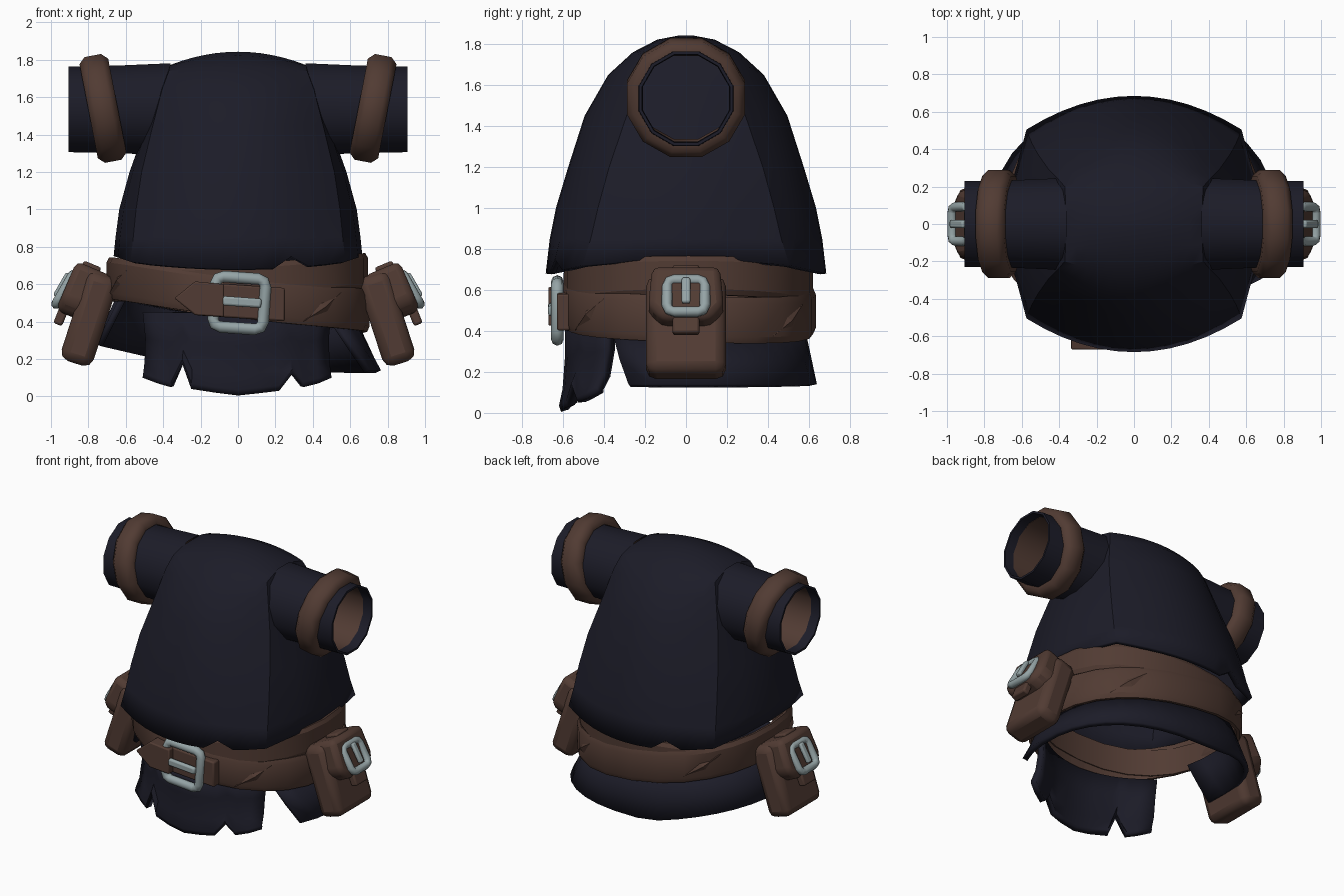
import bpy, bmesh, math
from mathutils import Matrix, Vector

if "Cube" in bpy.data.objects:
    bpy.data.objects.remove(bpy.data.objects["Cube"])

def material(name, rgb):
    m = bpy.data.materials.new(name)
    m.diffuse_color = (*rgb, 1)
    m.use_nodes = True
    m.node_tree.nodes["Principled BSDF"].inputs["Base Color"].default_value = m.diffuse_color
    return m

CLOTH = material("navy cloth", (0.0115, 0.0115, 0.021))
LEATHER = material("brown leather", (0.083, 0.044, 0.033))
METAL = material("pale metal", (0.30, 0.37, 0.38))

def build(name, verts, faces, mats, M=Matrix(), angle=32, bevel=0, solid=0, rule=None):
    bm = bmesh.new()
    vs = [bm.verts.new(M @ Vector(v)) for v in verts]
    for f in faces:
        bm.faces.new([vs[i] for i in f])
    bmesh.ops.recalc_face_normals(bm, faces=bm.faces)
    me = bpy.data.meshes.new(name)
    bm.to_mesh(me)
    bm.free()
    for m in mats:
        me.materials.append(m)
    if rule:
        for p in me.polygons:
            p.material_index = rule(p)
    me.shade_smooth()
    me.set_sharp_from_angle(angle=math.radians(angle))
    ob = bpy.data.objects.new(name, me)
    bpy.context.collection.objects.link(ob)
    if solid:
        s = ob.modifiers.new("thickness", 'SOLIDIFY')
        s.thickness, s.offset = solid, -1
    if bevel:
        b = ob.modifiers.new("soft edges", 'BEVEL')
        b.width, b.segments = bevel, 2
    return ob

def grid_faces(rows, cols, wrap_r=False, wrap_c=False):
    return [(r * cols + c, r * cols + (c + 1) % cols,
             (r + 1) % rows * cols + (c + 1) % cols, (r + 1) % rows * cols + c)
            for r in range(rows if wrap_r else rows - 1)
            for c in range(cols if wrap_c else cols - 1)]

def loft(name, rings, mats, wrap_r=False, wrap_c=True, **kw):
    return build(name, [v for r in rings for v in r],
                 grid_faces(len(rings), len(rings[0]), wrap_r, wrap_c), mats, **kw)

def plate(name, outline, x0, x1, mat, M, bevel=0.0):
    """Outline in local y, z pushed out along local x."""
    n = len(outline)
    verts = [(x, y, z) for x in (x0, x1) for y, z in outline]
    faces = [tuple(range(n)), tuple(range(n, 2 * n))]
    faces += [(i, (i + 1) % n, n + (i + 1) % n, n + i) for i in range(n)]
    return build(name, verts, faces, [mat], M, bevel=bevel)

def box(name, w, h, x0, x1, mat, M, bevel):
    w, h = w / 2, h / 2
    return plate(name, [(-w, -h), (w, -h), (w, h), (-w, h)], x0, x1, mat, M, bevel)

def frame(name, w, h, r, M):
    """Rounded rectangular buckle loop in the local yz plane."""
    c, rings = r * 1.3, []
    for k in range(12):
        q, a = k // 3, math.radians(90 * (k // 3) + 45 * (k % 3))
        sy, sz = ((1, 1), (-1, 1), (-1, -1), (1, -1))[q]
        d = (math.cos(a), math.sin(a))
        p = (sy * (w / 2 - c) + c * d[0], sz * (h / 2 - c) + c * d[1])
        rings.append([(r * math.sin(b), p[0] + d[0] * r * math.cos(b), p[1] + d[1] * r * math.cos(b))
                      for b in (math.tau * i / 8 for i in range(8))])
    return loft(name, rings, [METAL], wrap_r=True, M=M, angle=60)

# Tunic body: front and back panels arching over the shoulders, seamed to the sides
# z, corner x, corner y, side x, front y, drop towards the shoulder
levels = [(0.72, .575, .505, .665, .685, 0), (0.85, .56, .465, .655, .665, 0), (1.0, .545, .43, .635, .635, 0),
          (1.2, .515, .375, .58, .575, 0), (1.45, .455, .29, .49, .495, 0), (1.65, .405, .24, .42, .38, .005),
          (1.76, .37, .20, .375, .26, .02), (1.822, .365, .11, .367, .14, .055),
          (1.843, .36, .025, .361, .03, .07)]
rings = []
for li, (z, cx, cy, sx, fy, drop) in enumerate(levels):
    ring = []
    for side in (-1, 1):
        for i in range(12):                     # panel
            t = -1 + i / 6
            hem = (-0.04 * (1 - t * t) + (0.06 if i == 9 else 0)) if li == 0 else 0
            ring.append((-side * cx * t, side * (fy + (cy - fy) * t * t), z + hem - drop * t * t))
        for i in range(4):                      # side
            t = 1 - i / 2
            hem = 0.03 * (1 - t * t) if li == 0 else 0
            ring.append((-side * (sx - (sx - cx) * t * t), side * cy * t, z + hem - drop))
    rings.append(ring)
n = len(rings[0])
verts = [v for r in rings for v in r]
faces = grid_faces(len(rings), n, wrap_c=True)
top = len(verts) - n                            # close the ridge strip by strip
faces += [(top + i, top + i + 1, top + 27 - i, top + 28 - i) for i in range(12)]
faces += [(top + 12, top + 13, top + 14, top + 15, top + 16),
          (top + 28, top + 29, top + 30, top + 31, top)]
build("tunic_body", verts, faces, [CLOTH], solid=0.03, angle=33)

# Sleeves with a lined opening, and slanted cuff rings
def circle(r, x, n=12):
    return [(x, r * math.cos(math.radians(15) + math.tau * i / n),
             r * math.sin(math.radians(15) + math.tau * i / n)) for i in range(n)]

for s, side in ((1, "right"), (-1, "left")):
    flip = Matrix.Diagonal((s, 1, 1, 1))
    prof = [(.36, .255), (.65, .242), (.905, .237), (.905, .222), (.84, .218), (.46, .222)]
    loft(side + "_sleeve", [circle(r, x) for x, r in prof], [CLOTH, LEATHER],
         M=flip @ Matrix.Translation((0, 0, 1.535)),
         rule=lambda p: 1 if abs(p.center.x) < .8 and
         math.hypot(p.center.y, p.center.z - 1.535) < .222 else 0)
    prof = [(-.078, .23), (-.078, .265), (-.045, .298), (.045, .298), (.078, .265), (.078, .23)]
    loft(side + "_cuff", [circle(r, x) for x, r in prof], [LEATHER], wrap_r=True, angle=50,
         M=flip @ Matrix.Translation((.722, 0, 1.54)) @ Matrix.Rotation(math.radians(11), 4, 'Y'))

# Two crossing belts
def oval(a, rx, ry):
    c, s, e = math.cos(a), math.sin(a), 2 / 2.25
    return (math.copysign(abs(c) ** e, c) * rx, math.copysign(abs(s) ** e, s) * ry)

def belt(name, rx, ry, y0, height, mid):
    rings = []
    for i in range(24):
        a = math.tau * i / 24
        ring = []
        for d, f in ((0, -.5), (.014, -.36), (.014, .36), (0, .5), (-.02, .5), (-.02, -.5)):
            x, y = oval(a, rx + d, ry + d)
            ring.append((x, y + y0, mid(x, y) + f * height))
        rings.append(ring)
    loft(name, rings, [LEATHER], wrap_r=True, angle=25)

def low_mid(x, y):
    return 0.515 - 0.125 * x - 0.03 * y + 0.06 * x * x

belt("upper_belt", .68, .595, .012, .19, lambda x, y: 0.615 + 0.05 * x + 0.05 * x * x)
belt("lower_belt", .69, .605, .015, .225, low_mid)

# Folded creases on the lower belt
for i, deg in enumerate((-52, 50, 130, -155)):
    a = math.radians(deg)
    x, y = oval(a, .69, .605)
    M = Matrix.Translation((x, y + .015, low_mid(x, y))) @ Matrix.Rotation(
        math.atan2(y / .605 ** 2, x / .69 ** 2), 4, 'Z')
    build("belt_crease_%d" % (i + 1),
          [(0, -.12, -.085), (0, .04, -.045), (0, .13, .075), (0, -.02, .02), (.026, .01, -.005)],
          [(0, 1, 4), (1, 2, 4), (2, 3, 4), (3, 0, 4), (0, 1, 2, 3)], [LEATHER], M, angle=10)

# Main buckle with pointed strap end over its left bar
F = Matrix.Rotation(math.radians(-90), 4, 'Z')
at = lambda x, y, z, r=0: Matrix.Translation((x, y, z)) @ F @ Matrix.Rotation(math.radians(r), 4, 'X')
frame("main_buckle", .268, .27, .031, at(.007, -.628, .5, -4))
plate("strap_end", [(-.2, .432), (.25, .402), (.25, .58), (-.2, .61)], .565, .63, LEATHER, F, .01)
plate("strap_tip", [(-.34, .525), (-.23, .435), (-.075, .425), (-.075, .6), (-.23, .615)],
      .565, .672, LEATHER, F, .008)
box("buckle_prong", .21, .05, 0, .032, METAL, at(.02, -.642, .505, -4), .012)

# Back skirt, open at the front, rising on the left
rows = []
for f in (0, .5, 1):
    row = []
    for i in range(21):
        start, end = -0.64 + 0.22 * f, math.pi + 0.28 - 0.12 * f
        a = start + (end - start) * i / 20
        x, y = oval(a, .65 + .115 * f, .575 + .06 * f)
        low = 0.14 + 0.14 * max(0, -x - .15) / .6
        high = low_mid(x, y) - .085
        row.append((x, y + .005, high + (low - high) * f))
    rows.append(row)
loft("back_skirt", rows, [CLOTH], wrap_c=False, solid=.035)

# Torn front flap, curling forward at its lower corners
hem = [(-.51, .10), (-.43, .07), (-.36, .05), (-.30, .18), (-.25, .04), (-.12, .02), (0, .005),
       (.12, .018), (.22, .03), (.29, .12), (.35, .05), (.43, .07), (.50, .10)]
rows = []
for f in (0, .4, .75, .93, 1):
    rows.append([(x * (1 - .03 * math.sin(math.pi * f)),
                  -.59 + .82 * x * x - (.04 + .15 * x * x) * f ** 4 + (.02 if f == 1 else 0),
                  .45 + (z - .45) * f) for x, z in hem])
loft("front_flap", rows, [CLOTH], wrap_c=False, solid=.04)

# Side pouches
for s, side in ((1, "right"), (-1, "left")):
    flip = Matrix.Diagonal((s, 1, 1, 1))
    def P(x, z, tilt):
        return flip @ Matrix.Translation((x, 0, z)) @ Matrix.Rotation(math.radians(-tilt), 4, 'Y')
    box(side + "_pouch_body", .39, .50, -.09, .09, LEATHER, P(.795, .415, 18), .05)
    plate(side + "_pouch_flap", [(-.165, .13), (-.185, -.08), (-.12, -.155), (.12, -.155),
                                 (.185, -.08), (.165, .13)], -.11, .10, LEATHER, P(.822, .565, 23), .035)
    box(side + "_pouch_top_tab", .13, .07, -.05, .05, LEATHER, P(.79, .675, 22), .012)
    box(side + "_pouch_low_tab", .13, .11, -.01, .04, LEATHER, P(.93, .43, 22), .012)
    frame(side + "_pouch_buckle", .185, .18, .026, P(.928, .572, 30))
    box(side + "_pouch_prong", .042, .14, 0, .028, METAL, P(.93, .59, 30), .01)
